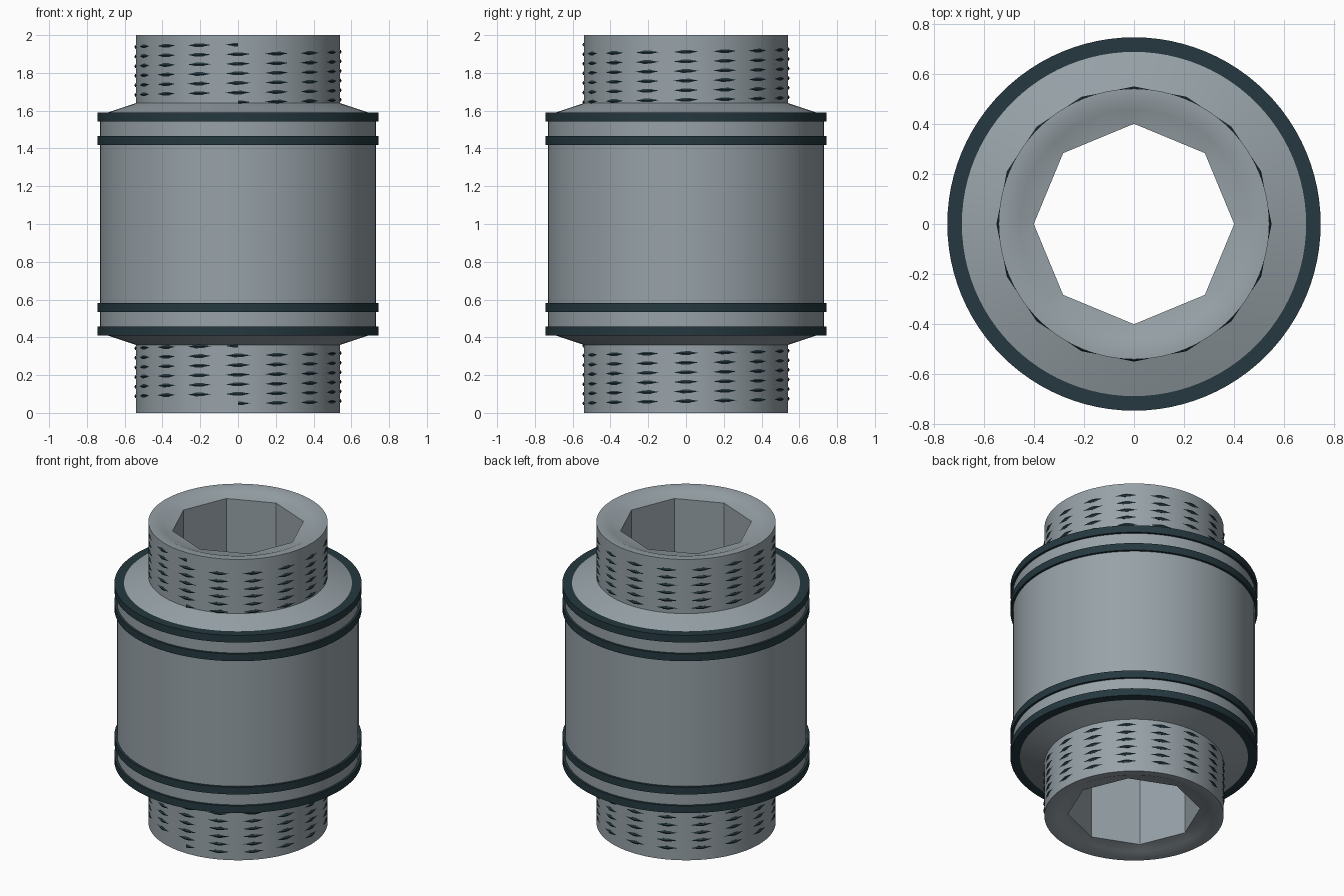
import bpy, bmesh, math

cube = bpy.data.objects.get("Cube")
if cube:
    bpy.data.objects.remove(cube)

SEG = 96


def material(name, rgb):
    m = bpy.data.materials.new(name)
    m.use_nodes = True
    m.diffuse_color = (*rgb, 1)
    m.node_tree.nodes["Principled BSDF"].inputs["Base Color"].default_value = (*rgb, 1)
    return m


GREY = material("steel grey", (0.31, 0.36, 0.39))
DARK = material("dark teal", (0.018, 0.04, 0.05))


def round_radius(r):
    return lambda a: r


def octagon_radius(r):
    step = math.pi / 4
    return lambda a: r * math.cos(step / 2) / math.cos(a % step - step / 2)


def lathe(name, profile, mat):
    """Sweep a closed profile of (radius or radius function, height) round z."""
    bm = bmesh.new()
    loops = []
    for r, z in profile:
        radius = r if callable(r) else round_radius(r)
        angles = [2 * math.pi * i / SEG for i in range(SEG)]
        loops.append([bm.verts.new((radius(a) * math.cos(a), radius(a) * math.sin(a), z))
                      for a in angles])
    for k, low in enumerate(loops):
        high = loops[(k + 1) % len(loops)]
        for i in range(SEG):
            j = (i + 1) % SEG
            bm.faces.new((low[i], low[j], high[j], high[i]))
    return finish(name, bm, mat)


def finish(name, bm, mat):
    bmesh.ops.recalc_face_normals(bm, faces=bm.faces)
    mesh = bpy.data.meshes.new(name)
    bm.to_mesh(mesh)
    bm.free()
    ob = bpy.data.objects.new(name, mesh)
    bpy.context.collection.objects.link(ob)
    mesh.materials.append(mat)
    bpy.ops.object.select_all(action="DESELECT")
    ob.select_set(True)
    bpy.context.view_layer.objects.active = ob
    bpy.ops.object.shade_smooth_by_angle(angle=math.radians(35))
    return ob


def thread(name, start, rise, turns=6, steps=16, radius=0.538, thick=0.011):
    """Coarse helical wire that surfaces at each of its corners."""
    bm = bmesh.new()
    previous = None
    for i in range(turns * steps + 1):
        a = -math.pi / 2 + 2 * math.pi * i / steps
        z = start + rise * i / (turns * steps)
        ring = []
        for k in range(6):
            t = k * math.pi / 3
            r = radius + thick * math.cos(t)
            ring.append(bm.verts.new((r * math.cos(a), r * math.sin(a), z + thick * math.sin(t))))
        if previous:
            for k in range(6):
                n = (k + 1) % 6
                bm.faces.new((previous[k], previous[n], ring[n], ring[k]))
        else:
            bm.faces.new(ring)
        previous = ring
    bm.faces.new(previous)
    return finish(name, bm, DARK)


# Hollow body: threaded necks, sloped shoulders, wide barrel, octagonal bore
half = [(octagon_radius(0.40), 0.97), (0.455, 0.985), (0.49, 1.0), (0.54, 1.0),
        (0.54, 0.64), (0.69, 0.59), (0.73, 0.575)]
upper = [(r, 1 + z) for r, z in half]
lower = [(r, 1 - z) for r, z in reversed(half)]
lathe("coupling_body", upper + lower, GREY)

# Paired bands and a thread at each end
for side, sign in (("upper", 1), ("lower", -1)):
    for place, offset in (("outer", 0.567), ("inner", 0.443)):
        z = 1 + sign * offset
        lathe(f"{side}_{place}_band",
              [(0.685, z - 0.024), (0.745, z - 0.024), (0.745, z + 0.024), (0.685, z + 0.024)],
              DARK)
thread("upper_thread", 1.645, 0.305)
thread("lower_thread", 0.05, 0.305)
